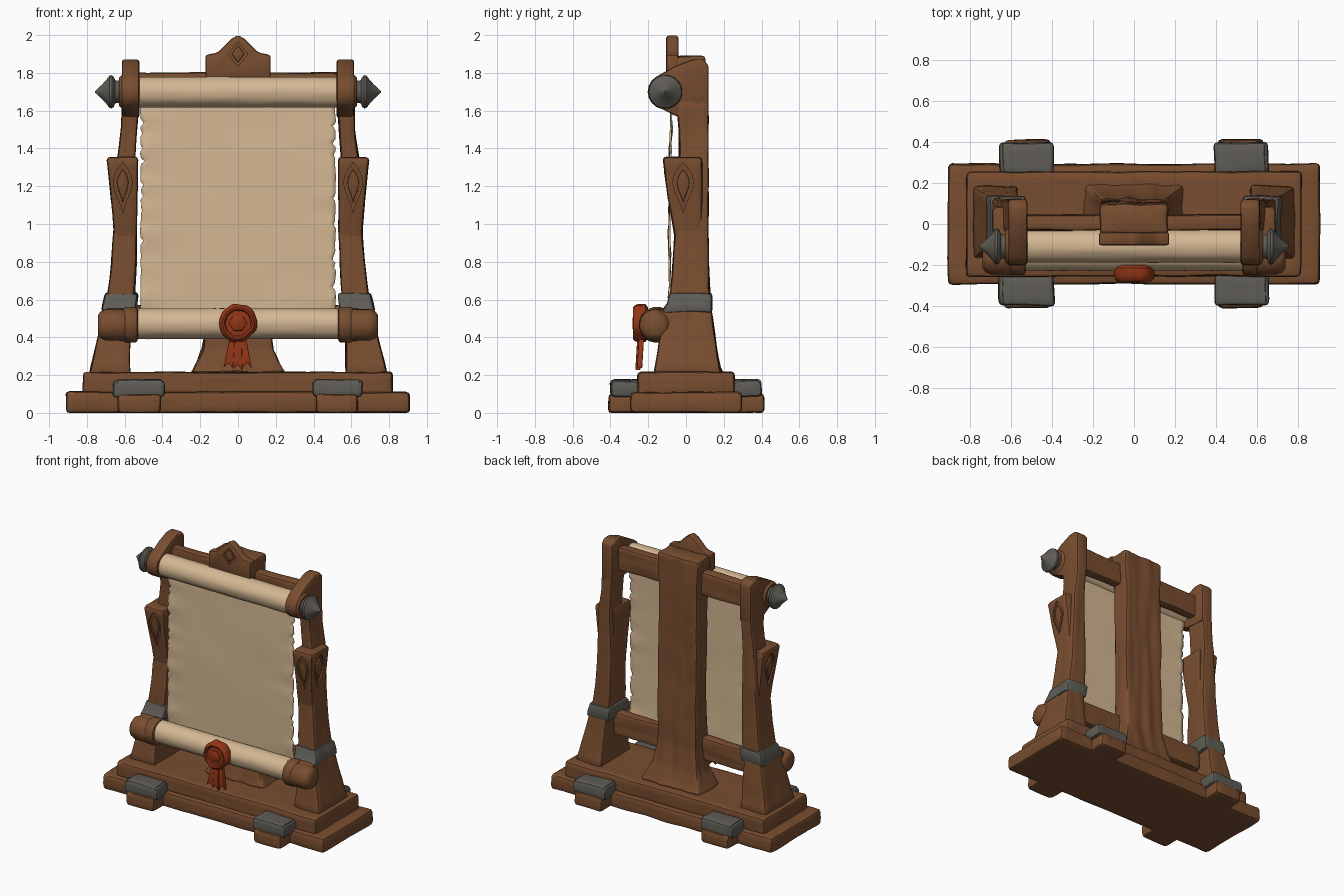
import bpy, bmesh, math, random
from mathutils import Vector, noise

if "Cube" in bpy.data.objects:
    bpy.data.objects.remove(bpy.data.objects["Cube"])

random.seed(4)


def material(name, col):
    m = bpy.data.materials.new(name)
    m.diffuse_color = (*col, 1)
    m.use_nodes = True
    m.node_tree.nodes["Principled BSDF"].inputs["Base Color"].default_value = m.diffuse_color
    return m


WOOD = material("brown_wood", (0.19, 0.075, 0.029))
PAPER = material("parchment", (0.66, 0.475, 0.29))
METAL = material("dark_iron", (0.115, 0.108, 0.092))
WAX = material("red_wax", (0.29, 0.036, 0.008))


def place(axis, t, a, b, s=1):
    x, y, z = {'x': (t, a, b), 'y': (a, t, b), 'z': (a, b, t)}[axis]
    return Vector((x * s, y, z))


def finish(name, mat, bm, angle=38):
    bmesh.ops.recalc_face_normals(bm, faces=bm.faces)
    me = bpy.data.meshes.new(name)
    bm.to_mesh(me)
    bm.free()
    ob = bpy.data.objects.new(name, me)
    bpy.context.collection.objects.link(ob)
    me.materials.append(mat)
    smooth(ob, angle)
    return ob


def smooth(ob, angle=38):
    bpy.ops.object.select_all(action='DESELECT')
    bpy.context.view_layer.objects.active = ob
    ob.select_set(True)
    bpy.ops.object.shade_smooth_by_angle(angle=math.radians(angle))


def skin(bm, rings):
    vs = [[bm.verts.new(p) for p in r] for r in rings]
    n = len(vs[0])
    for r0, r1 in zip(vs, vs[1:]):
        for i in range(n):
            bm.faces.new((r0[i], r0[(i + 1) % n], r1[(i + 1) % n], r1[i]))
    bm.faces.new(vs[0])
    bm.faces.new(vs[-1])


def section(a0, a1, b0, b1, r, na, nb):
    """Rounded rectangle with subdivided sides."""
    r = min(r, (a1 - a0) * .45, (b1 - b0) * .45)
    corners = [(a1 - r, b1 - r), (a0 + r, b1 - r), (a0 + r, b0 + r), (a1 - r, b0 + r)]
    arcs = [[(c[0] + r * math.cos(math.pi / 2 * (k + j / 2)),
              c[1] + r * math.sin(math.pi / 2 * (k + j / 2))) for j in range(3)]
            for k, c in enumerate(corners)]
    pts = []
    for k in range(4):
        pts += arcs[k]
        p, q = arcs[k][-1], arcs[(k + 1) % 4][0]
        n = (na, nb)[k % 2]
        pts += [(p[0] + (q[0] - p[0]) * i / n, p[1] + (q[1] - p[1]) * i / n) for i in range(1, n)]
    return pts


def loft(name, mat, axis, stations, r=.016, s=1, rough=.005, grain=.003, step=.035):
    """Worn, rounded bar through (t, a0, a1, b0, b1) stations."""
    st = [list(q) for q in stations]
    first, last = list(st[0]), list(st[-1])
    st[0][0] += r
    st[-1][0] -= r
    full = []
    for p, q in zip(st, st[1:]):
        n = max(1, round(abs(q[0] - p[0]) / step))
        full += [[u + (v - u) * i / n for u, v in zip(p, q)] for i in range(n)]
    full.append(st[-1])

    def inset(q, t, d):
        return [t, q[1] + d, q[2] - d, q[3] + d, q[4] - d]
    full = ([inset(first, first[0], r), inset(first, first[0] + r * .3, r * .3)] + full +
            [inset(last, last[0] - r * .3, r * .3), inset(last, last[0], r)])
    na = max(2, round(max(q[2] - q[1] for q in st) / step))
    nb = max(2, round(max(q[4] - q[3] for q in st) / step))
    bm = bmesh.new()
    rings = []
    for t, a0, a1, b0, b1 in full:
        ring = []
        for a, b in section(a0, a1, b0, b1, r, na, nb):
            p = place(axis, t, a, b, s)
            g = noise.noise(Vector((t * 2, a * 16 + s, b * 16))) * grain
            d = noise.noise_vector(p * 6) * rough
            away = place(axis, 0, a - (a0 + a1) / 2, b - (b0 + b1) / 2, s).normalized()
            ring.append(p + d + away * g)
        rings.append(ring)
    skin(bm, rings)
    for v in bm.verts:
        v.co.z = max(v.co.z, 0)
    return finish(name, mat, bm)


def lathe(name, mat, axis, profile, ca, cb, s=1, segs=32, wobble=0.0):
    """Turned part: (t, radius) profile round an axis."""
    bm = bmesh.new()
    rings = []
    for t, rad in profile:
        ring = []
        for i in range(segs):
            w = 2 * math.pi * i / segs
            k = rad * (1 + wobble * noise.noise(Vector((math.cos(w) * 2, math.sin(w) * 2, t * 5))))
            ring.append(place(axis, t, ca + k * math.cos(w), cb + k * math.sin(w), s))
        rings.append(ring)
    skin(bm, rings)
    return finish(name, mat, bm)


def prism(name, mat, axis, outline, d0, d1, s=1, bevel=.012, shear=0, pivot=0):
    bm = bmesh.new()
    skin(bm, [[place(axis, d + shear * (b - pivot), a, b, s) for a, b in outline] for d in (d0, d1)])
    bmesh.ops.recalc_face_normals(bm, faces=bm.faces)
    if bevel:
        sharp = [e for e in bm.edges if e.calc_face_angle(0) > .6]
        bmesh.ops.bevel(bm, geom=sharp, offset=bevel, segments=2, profile=.5, affect='EDGES')
    return finish(name, mat, bm)


def leaf(c, w, z0, z1):
    up = [(w * math.sin(math.pi * (i / 8) ** 1.4), z0 + (z1 - z0) * i / 8) for i in range(9)]
    return [(c + a, z) for a, z in up] + [(c - a, z) for a, z in up[-2:0:-1]]


# stepped base
loft("base_lower_slab", WOOD, 'x', [(-.91, -.295, .295, 0, .112), (.91, -.295, .295, 0, .112)], r=.02)
loft("base_upper_slab", WOOD, 'x', [(-.82, -.257, .257, .09, .216), (.82, -.257, .257, .09, .216)], r=.018)

# back column, rails and crest
loft("back_column", WOOD, 'z', [(.2, -.24, .24, -.06, .19), (.25, -.225, .225, -.05, .175),
     (.34, -.185, .185, -.03, .15), (.5, -.165, .165, -.03, .125), (1, -.157, .157, -.03, .11),
     (1.6, -.162, .162, -.03, .105), (1.89, -.165, .165, -.05, .10)], r=.02, grain=.012, rough=.006, step=.024)
for nm, z0, z1 in (("top_rail", 1.63, 1.8), ("bottom_rail", .4, .57)):
    loft(nm, WOOD, 'x', [(-.57, -.03, .045, z0, z1), (.57, -.03, .045, z0, z1)], grain=.008, step=.025)
half = [(.172, 1.77), (.172, 1.895), (.12, 1.905), (.1, 1.915), (.035, 1.98)]
crest = prism("crest", WOOD, 'y', half + [(0, 2.0)] + [(-a, z) for a, z in half[::-1]], -.105, -.04)


def carve(ob, cutter):
    m = ob.modifiers.new("carving", 'BOOLEAN')
    m.operation = 'DIFFERENCE'
    m.solver = 'EXACT'
    m.object = cutter
    bpy.context.view_layer.objects.active = ob
    bpy.ops.object.modifier_apply(modifier=m.name)
    cutter.hide_render = True
    cutter.hide_set(True)
    smooth(ob)


def diamond(w, h):
    return [(0, 1.9 - h), (w, 1.9), (0, 1.9 + h), (-w, 1.9)]


carve(crest, prism("crest_cutter", WOOD, 'y', diamond(.052, .065), -.2, -.093, bevel=0))
prism("crest_diamond", WOOD, 'y', diamond(.034, .045), -.104, -.08, bevel=.006)

for s, side in ((1, "right"), (-1, "left")):
    # feet with iron caps, front and back
    for f, end in ((1, "back"), (-1, "front")):
        y = sorted((f * .24, f * .412))
        loft(f"{side}_{end}_foot", WOOD, 'x', [(.41, *y, 0, .1), (.635, *y, 0, .1)], s=s, r=.018)
        y = sorted((f * .245, f * .4))
        loft(f"{side}_{end}_foot_cap", METAL, 'x', [(.392, *y, .085, .172), (.41, *y, .085, .177),
             (.64, *y, .085, .177), (.66, *y, .085, .172)], s=s, r=.018, rough=.008)

    # post
    loft(f"{side}_post", WOOD, 'z', [(.2, .57, .785, -.165, .185), (.3, .572, .765, -.15, .168),
         (.52, .565, .715, -.12, .14), (.6, .55, .695, -.085, .125), (.8, .538, .67, -.07, .12),
         (1, .532, .655, -.055, .118), (1.35, .545, .64, -.04, .118), (1.5, .535, .62, -.04, .118),
         (1.66, .525, .615, -.05, .118)], s=s, grain=.005)
    loft(f"{side}_post_band", METAL, 'z', [(.53, .54, .722, -.125, .138), (.58, .535, .715, -.1, .138),
         (.635, .53, .705, -.09, .135)], s=s, r=.015, rough=.009)

    # carved shoulder with leaf relief on front and outer faces
    sh = loft(f"{side}_carved_shoulder", WOOD, 'z', [(.86, .535, .652, -.05, .08), (1.05, .532, .665, -.08, .085),
              (1.2, .53, .68, -.105, .085), (1.355, .53, .695, -.122, .085)], s=s, r=.018, rough=.003)
    for axis, c, w, d, k in (('x', -.015, .055, .68, .1), ('y', .61, .05, -.105, -.14)):
        out = math.copysign(1, d)
        cut = prism(f"{side}_leaf_cutter_{axis}", WOOD, axis, leaf(c, w, 1.06, 1.325), d - out * .013,
                    d + out * .06, s=s, bevel=0, shear=k, pivot=1.2)
        carve(sh, cut)
        prism(f"{side}_leaf_{axis}", WOOD, axis, leaf(c, w * .6, 1.11, 1.29), d - out * .03, d + out * .001,
              s=s, bevel=.004, shear=k, pivot=1.2)

    # post head holding the upper roller
    arc = [(-.11 + .093 * math.cos(a), 1.7 + .093 * math.sin(a))
           for a in [math.radians(120 + 20 * i) for i in range(8)]]
    prism(f"{side}_post_head", WOOD, 'x', [(.12, 1.56), (.12, 1.84), (.09, 1.872), (.03, 1.87), (-.06, 1.835)] +
          arc + [(-.05, 1.57)], .522, .615, s=s, bevel=.014)
    lathe(f"{side}_head_boss", WOOD, 'x', [(.52, .07), (.53, .09), (.615, .09), (.63, .075)], -.11, 1.7, s=s)
    lathe(f"{side}_finial", METAL, 'x', [(.6, .05), (.625, .062), (.64, .058), (.65, .062), (.658, .08), (.667, .088),
          (.68, .086), (.695, .066), (.72, .038), (.74, .02), (.757, .004)], -.11, 1.7, s=s)

    # lower roller end and collar
    lathe(f"{side}_lower_collar", WOOD, 'x', [(.528, .07), (.534, .088), (.545, .094), (.595, .094), (.607, .086),
          (.612, .07)], -.155, .467, s=s, wobble=.04)
    lathe(f"{side}_lower_roller_end", WOOD, 'x', [(.58, .07), (.6, .084), (.7, .083), (.727, .072), (.742, .05)],
          -.165, .465, s=s, wobble=.05)
    loft(f"{side}_lower_bracket", WOOD, 'x', [(.575, -.17, .05, .385, .55), (.72, -.17, .05, .385, .55)], s=s, r=.03)

# parchment rolls
for nm, cy, cz in (("upper_roll", -.108, 1.698), ("lower_roll", -.148, .472)):
    prof = [(-.53, .05), (-.53, .08)] + [(-.53 + .053 * i, .081) for i in range(1, 20)] + [(.53, .08), (.53, .05)]
    lathe(nm, PAPER, 'x', prof, cy, cz, segs=40, wobble=.03)

# hanging sheet with ragged sides and gentle waves
NX, NZ = 40, 90
bm = bmesh.new()
nicks = {s: [(random.uniform(.6, 1.6), random.uniform(.01, .022)) for _ in range(9)] for s in (1, -1)}
grid = []
for j in range(NZ + 1):
    z = .48 + (1.66 - .48) * j / NZ
    row = []
    for i in range(NX + 1):
        u = i / NX * 2 - 1
        s = 1 if u > 0 else -1
        edge = .516 + .007 * noise.noise(Vector((s * 3, 0, z * 14)))
        edge -= sum(d * max(0, 1 - abs(z - c) / .018) for c, d in nicks[s])
        y = -.082 - .006 * math.sin((z - .5) * 3.5) + .012 * abs(u) ** 6 * noise.noise(Vector((s, 2, z * 9)))
        row.append(bm.verts.new((u * edge, y + .003 * noise.noise(Vector((u * 2, 5, z * 4))), z)))
    grid.append(row)
for r0, r1 in zip(grid, grid[1:]):
    for i in range(NX):
        bm.faces.new((r0[i], r0[i + 1], r1[i + 1], r1[i]))
sheet = finish("hanging_sheet", PAPER, bm)
mod = sheet.modifiers.new("thickness", 'SOLIDIFY')
mod.thickness = .01
mod.offset = 0

# wax seal and ribbon tails
lathe("wax_seal", WAX, 'y', [(-.2, .08), (-.215, .098), (-.25, .102), (-.27, .096), (-.281, .084), (-.279, .074),
      (-.27, .067), (-.272, .03), (-.274, .005)], 0, .475, wobble=.1, segs=40)
lathe("seal_stamp", WAX, 'y', [(-.262, .05), (-.275, .046), (-.282, .034), (-.284, .01)], 0, .475, segs=6)
for k, nm in ((-1, "left"), (0, "middle"), (1, "right")):
    x0, x1, zb = k * .022, k * .05, .225 if k == 0 else .235
    prism(f"{nm}_ribbon_tail", WAX, 'y', [(x0 - .018, .41), (x1 - .027, zb + .005), (x1, zb + .03),
          (x1 + .023, zb), (x0 + .018, .41)], -.258 + .008 * abs(k), -.23 + .008 * abs(k), bevel=.004,
          shear=.06, pivot=.4)
